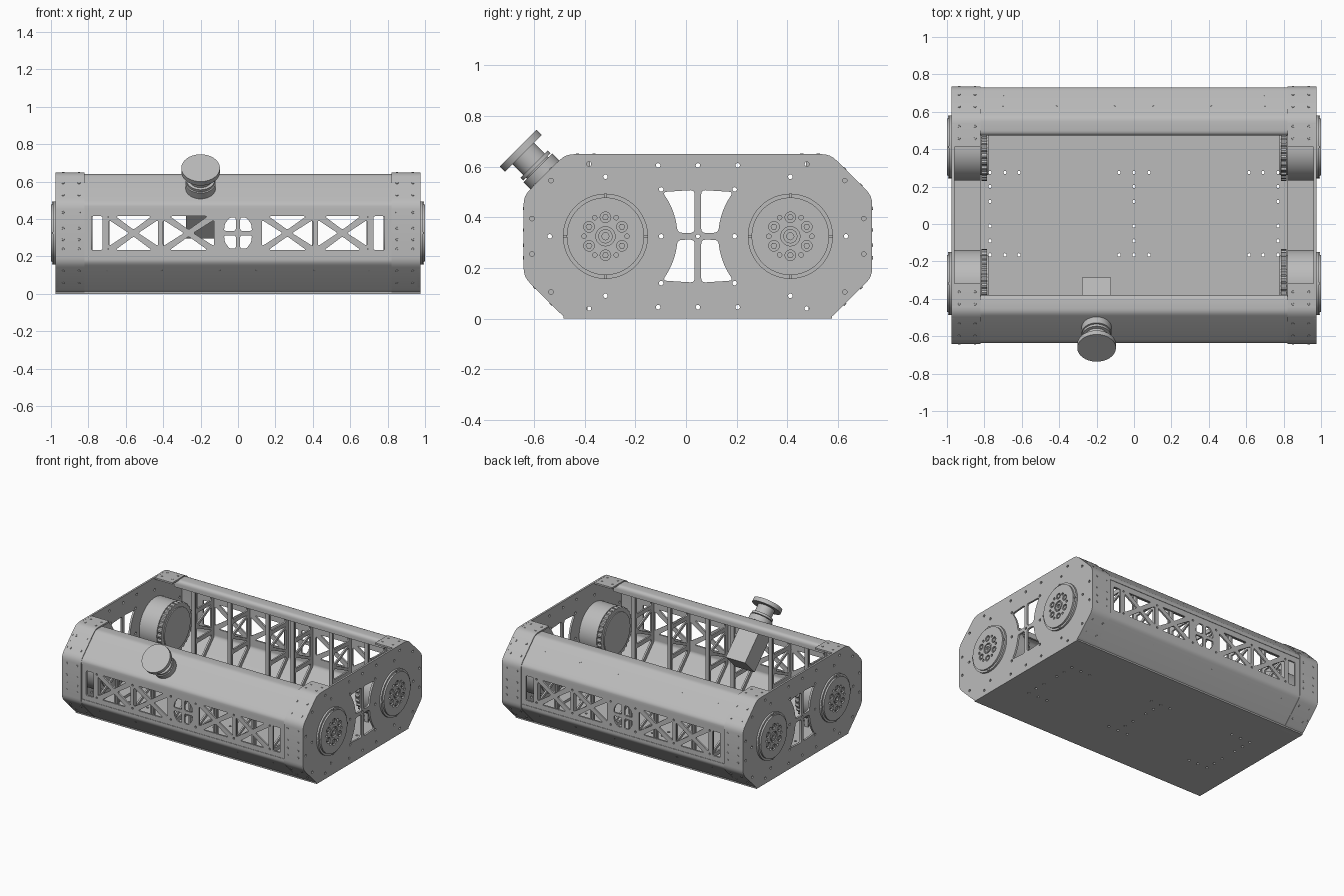
import bpy, bmesh
from math import sin, cos, pi, radians
from mathutils import Matrix, Vector

if "Cube" in bpy.data.objects:
    bpy.data.objects.remove(bpy.data.objects["Cube"])

grey = bpy.data.materials.new("machined_grey")
grey.use_nodes = True
COLOR = (0.5, 0.5, 0.5, 1)
grey.diffuse_color = COLOR
grey.node_tree.nodes["Principled BSDF"].inputs["Base Color"].default_value = COLOR

CY, CZ = 0.047, 0.325          # centre of the body in y and z
HUB = 0.365                    # hub distance from the body centre
END = 0.975                    # outer face of the side plates
RIBS = [0.1, 0.41, 0.7]
T, R = Matrix.Translation, lambda a, ax: Matrix.Rotation(radians(a), 4, ax)
FACE_X = R(90, 'Z') @ R(90, 'X')   # local x, y, z -> world y, z, x
FACE_Y = R(90, 'X')                # local x, y, z -> world x, z, -y
made = []


def keep(ob, matrix=None):
    if matrix is not None:
        ob.matrix_world = matrix
    ob.data.materials.append(grey)
    bpy.context.collection.objects.link(ob)
    made.append(ob)
    return ob


def from_bmesh(name, bm, matrix=None):
    bmesh.ops.recalc_face_normals(bm, faces=bm.faces[:])
    mesh = bpy.data.meshes.new(name)
    bm.to_mesh(mesh)
    bm.free()
    return keep(bpy.data.objects.new(name, mesh), matrix)


def fillet(pts, r, closed=True):
    """Round the corners of a polyline."""
    out, n = [], len(pts)
    for i, p in enumerate(pts):
        p = Vector(p)
        if not closed and i in (0, n - 1):
            out.append(p)
            continue
        a, b = Vector(pts[i - 1]) - p, Vector(pts[(i + 1) % n]) - p
        a, b = (p + v.normalized() * min(r, v.length * 0.45) for v in (a, b))
        for k in range(5):
            t = k / 4
            out.append(a * (1 - t) ** 2 + p * 2 * t * (1 - t) + b * t * t)
    return out


def circle(x, y, r, n=12):
    return [(x + r * cos(2 * pi * i / n), y + r * sin(2 * pi * i / n)) for i in range(n)]


def plate(name, loops, z0, z1, matrix):
    """Flat plate: first loop is the outline, the rest are holes."""
    cu = bpy.data.curves.new(name, 'CURVE')
    cu.dimensions, cu.fill_mode, cu.extrude = '2D', 'BOTH', (z1 - z0) / 2
    for loop in loops:
        sp = cu.splines.new('POLY')
        sp.points.add(len(loop) - 1)
        for q, p in zip(sp.points, loop):
            q.co = (p[0], p[1], 0, 1)
        sp.use_cyclic_u = True
    return keep(bpy.data.objects.new(name, cu), matrix @ T((0, 0, (z0 + z1) / 2)))


def cyl(name, r, z0, z1, matrix, n=48):
    bm = bmesh.new()
    bmesh.ops.create_cone(bm, cap_ends=True, segments=n, radius1=r, radius2=r, depth=z1 - z0)
    return from_bmesh(name, bm, matrix @ T((0, 0, (z0 + z1) / 2)))


def box(name, x, y, z, matrix=Matrix()):
    bm = bmesh.new()
    bmesh.ops.create_cube(bm, size=1)
    for v in bm.verts:
        v.co = [sum(s) / 2 + c * (s[1] - s[0]) for s, c in zip((x, y, z), v.co)]
    return from_bmesh(name, bm, matrix)


def sheet(name, path, s, x0, x1, thick=0.012):
    """Bent sheet swept along x; path holds (distance from centre, z)."""
    bm = bmesh.new()
    rows = [[bm.verts.new((x, CY + s * d, z)) for x in (x0, x1)] for d, z in path]
    for a, b in zip(rows, rows[1:]):
        bm.faces.new((a[0], a[1], b[1], b[0]))
    ob = from_bmesh(name, bm)
    mod = ob.modifiers.new("thickness", 'SOLIDIFY')
    mod.thickness, mod.offset, mod.use_even_offset = thick, 0, True


def rivets(name, spots):
    """Small heads at (position, normal)."""
    bm = bmesh.new()
    for p, n in spots:
        m = T(p) @ Vector(n).to_track_quat('Z', 'Y').to_matrix().to_4x4()
        bmesh.ops.create_cone(bm, cap_ends=True, segments=10, radius1=0.008,
                              radius2=0.006, depth=0.006, matrix=m)
    from_bmesh(name, bm)


# side plates: chamfered outline, four windows curving round the hubs, bolt holes
outline = fillet([(d * a, z * b) for d, z, a, b in (
    (.688, .16, 1, -1), (.688, .16, 1, 1), (.523, .325, 1, 1), (.523, .325, -1, 1),
    (.688, .16, -1, 1), (.688, .16, -1, -1), (.523, .325, -1, -1), (.523, .325, 1, -1))], 0.05)
arc = [(HUB - 0.285 * cos(t), 0.285 * sin(t)) for t in (0.05, 0.2, 0.35, 0.5, 0.66)]
window = fillet([(0.013, 0.013)] + arc[:1] + arc[1:] + [(0.013, 0.183)], 0.018)
window = [p for p in window]
bolts = [(HUB, .235), (.58, .22), (.655, .07), (.43, .285), (.145, .185),
         (.585, 0), (.145, 0), (.157, .28), (0, .28)]
side_loops = [outline, circle(0, 0, 0.008)]
for a in (1, -1):
    for b in (1, -1):
        side_loops.append([(x * a, y * b) for x, y in window])
spots = {(round(x * a, 3) + 0.0, round(y * b, 3) + 0.0) for x, y in bolts for a in (1, -1) for b in (1, -1)}
side_loops += [circle(x, y, 0.009) for x, y in sorted(spots)]

for sx, side in ((1, "left"), (-1, "right")):
    x0, x1 = sorted((sx * (END - 0.014), sx * END))
    plate(f"{side}_side_plate", side_loops, x0, x1, T((0, CY, CZ)) @ FACE_X)
    # floor doubler between the hubs
    box(f"{side}_floor_strip", sorted((sx * .82, sx * .961)), (-.45, .55), (.012, .03))
    for sy, end in ((-1, "front"), (1, "back")):
        # hub: drum, toothed inner gear, stepped outer face with bolts
        m = T((0, CY + sy * HUB, CZ)) @ R(90 * sx, 'Y')
        tag = f"{side}_{end}_hub"
        cyl(f"{tag}_drum", 0.18, 0.82, 0.965, m)
        gear = [((0.175 + 0.008 * (i // 2 % 2)) * cos(i * pi / 60),
                 (0.175 + 0.008 * (i // 2 % 2)) * sin(i * pi / 60)) for i in range(120)]
        plate(f"{tag}_gear", [gear], 0.785, 0.815, m)
        cyl(f"{tag}_inner_cap", 0.15, 0.778, 0.83, m)
        cyl(f"{tag}_rim", 0.168, 0.96, 0.988, m, 64)
        holes = [circle(0, 0, 0.038, 24)]
        for k in range(6):
            t = k * pi / 3
            holes.append(circle(.075 * cos(t), .075 * sin(t), 0.021, 16))
            holes.append(circle(.085 * cos(t + pi / 6), .085 * sin(t + pi / 6), 0.009))
            cyl(f"{tag}_bolt_{k}", 0.013, 0.98, 0.998, m @ T((.075 * cos(t), .075 * sin(t), 0)), 6)
        plate(f"{tag}_face", [circle(0, 0, 0.153, 64)] + holes, 0.98, 1.0, m)
        plate(f"{tag}_axle", [circle(0, 0, 0.028, 24), circle(0, 0, 0.014)], 0.98, 1.0, m)
        for k in range(4):
            box(f"{tag}_key_{k}", (.150, .168), (-.006, .006), (.98, .994), m @ R(90 * k, 'Z'))

# floor with mounting holes
floor_holes = [(x * a, y) for x in (.08, .615, .69, .77) for a in (1, -1) for y in (.275, -.165)]
floor_holes += [(x, y) for x in (-.77, 0, .77) for y in (.2, .12, -.01, -.09)]
floor_holes += [(0, .275), (0, -.165)]
floor_outline = [(END, CY + .53), (-END, CY + .53), (-END, CY - .53), (END, CY - .53)]
plate("floor", [floor_outline] + [circle(x, y, 0.009) for x, y in floor_holes], 0, 0.012, Matrix())

# lattice windows for the front and back walls, centred on the wall
lattice, H = [], 0.09
for a in (1, -1):
    lattice.append(fillet([(.725 * a, -H), (.784 * a, -H), (.784 * a, H), (.725 * a, H)], 0.008))
    for x0, x1 in ((.128, .40), (.427, .69)):
        c = (x0 + x1) / 2
        for b in (1, -1):
            lattice.append(fillet([(a * (x0 + .035), H * b), (a * (x1 - .035), H * b), (a * c, .018 * b)], 0.012))
        for e, k in ((x0, -1), (x1, 1)):
            lattice.append(fillet([(a * e, .07), (a * e, -.07), (a * (c + k * .025), 0)], 0.012))
    for b in (1, -1):
        lattice.append(fillet([(x * a, y * b) for x, y in (
            (.012, .012), (.075, .012), (.07, .05), (.045, .083), (.012, .083))], 0.01))
    for x in RIBS:
        lattice += [circle(x * a, y, 0.007) for y in (.085, -.085)]
wall = [(.83, -.14), (.83, .14), (-.83, .14), (-.83, -.14)]

rib_outline = [(.44, .02), (.52, .02), (.672, .17), (.672, .48), (.52, .628), (.44, .628)]
rib_holes = [[(.47, .06), (.52, .06), (.64, .18), (.64, .2), (.47, .2)],
             [(.47, .23), (.64, .23), (.47, .31)], [(.64, .25), (.64, .40), (.49, .325)],
             [(.47, .34), (.64, .42), (.47, .42)],
             [(.47, .45), (.64, .45), (.64, .47), (.52, .59), (.47, .59)]]
H2 = 0.7071

for s, end in ((-1, "front"), (1, "back")):
    # wall and folded caps above and below it
    plate(f"{end}_wall", [wall] + lattice, -.006, .006, T((0, CY + s * .674, CZ)) @ FACE_Y)
    upper = fillet([(.433, .59), (.433, .634), (.519, .634), (.676, .48), (.676, .455)], 0.02, False)
    lower = fillet([(.5, .012), (.523, .012), (.676, .17), (.676, .2)], 0.02, False)
    sheet(f"{end}_upper_cap", upper, s, -.85, .85, 0.014)
    sheet(f"{end}_lower_cap", lower, s, -.85, .85, 0.014)
    dots = []
    for x in [v * a for v in RIBS for a in (1, -1)]:
        for d in (.585, .64):
            if s > 0:
                dots.append(((x, CY + d, .634 - (d - .519) + .008), (0, H2, H2)))
            dots.append(((x, CY + s * d, .012 + (d - .519) - .007), (0, s * H2, -H2)))
    # corner covers wrapped round the ends
    wrap = fillet([(.365, .643), (.520, .643), (.682, .482), (.682, .168), (.520, .006), (.48, .006)], 0.03, False)
    for a, side in ((1, "left"), (-1, "right")):
        sheet(f"{side}_{end}_corner_cover", wrap, s, *sorted((a * .82, a * END)))
        for x in (.85, .935):
            for z in (.435, .35, .29, .24):
                dots.append(((a * x, CY + s * .688, z), (0, s, 0)))
            for d in (.58, .645):
                dots.append(((a * x, CY + s * d, 1.173 - d), (0, s * H2, H2)))
                dots.append(((a * x, CY + s * d, d - .523), (0, s * H2, -H2)))
            for d in (.41, .475):
                dots.append(((a * x, CY + s * d, .649), (0, 0, 1)))
        # pierced ribs with a narrow inner flange
        for i, x in enumerate(RIBS):
            loops = [[(s * d, z) for d, z in rib_outline]]
            loops += [fillet([(s * d, z) for d, z in h], 0.012) for h in rib_holes]
            plate(f"{side}_{end}_rib_{i}", loops, -.006, .006, T((a * x, CY, 0)) @ FACE_X)
            box(f"{side}_{end}_rib_flange_{i}", (a * x - .014, a * x + .014),
                sorted((CY + s * .436, CY + s * .446)), (.012, .63))
    rivets(f"{end}_rivets", dots)

# tilted round sensor on the front chamfer with its housing inside
tilt = T((-.2, -.557, .567)) @ R(45, 'X')
cyl("sensor_base", 0.08, -.02, .04, tilt)
cyl("sensor_collar", 0.076, .045, .061, tilt)
cyl("sensor_neck", 0.06, 0, .13, tilt)
cyl("sensor_disc", 0.103, .12, .15, tilt, 64)
box("sensor_housing", (-.078, .078), (-.078, .078), (-.307, -.01), tilt)

# turn curves to meshes and smooth the round parts
bpy.ops.object.select_all(action='DESELECT')
for ob in made:
    ob.select_set(True)
bpy.context.view_layer.objects.active = next(o for o in made if o.type == 'CURVE')
bpy.ops.object.convert(target='MESH')
bpy.ops.object.shade_smooth_by_angle(angle=radians(30))
